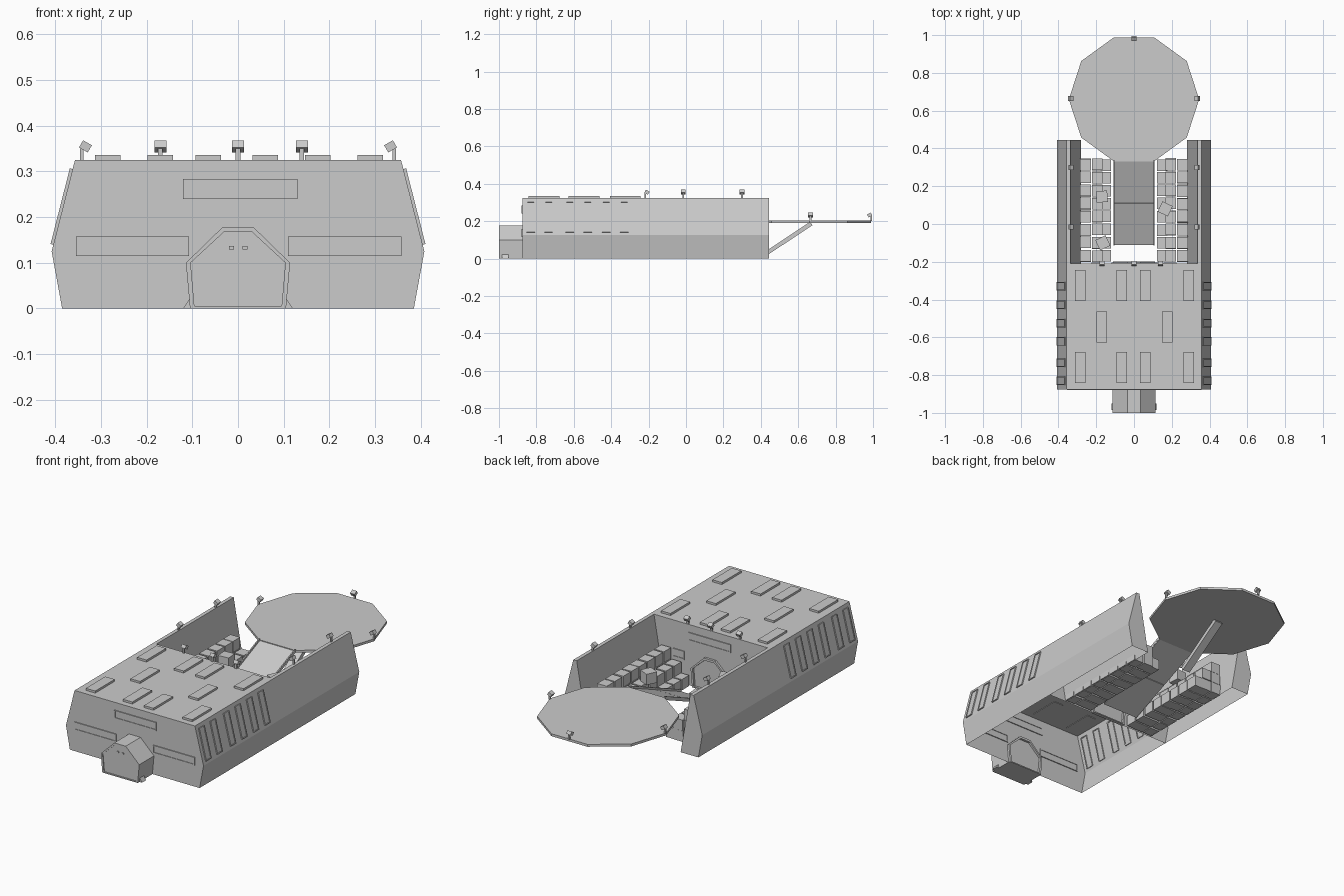
import bpy, bmesh, math, random
from mathutils import Matrix, Vector

if "Cube" in bpy.data.objects:
    bpy.data.objects.remove(bpy.data.objects["Cube"])

random.seed(4)
SIDES = (-1, 1)


def make(name, verts, faces):
    me = bpy.data.meshes.new(name)
    me.from_pydata(verts, [], faces)
    bm = bmesh.new()
    bm.from_mesh(me)
    bmesh.ops.remove_doubles(bm, verts=bm.verts, dist=1e-5)
    bmesh.ops.recalc_face_normals(bm, faces=bm.faces)
    bm.to_mesh(me)
    bm.free()
    ob = bpy.data.objects.new(name, me)
    bpy.context.collection.objects.link(ob)
    return ob


def box(name, c, s, rot=None):
    ob = make(name,
              [(x * s[0] / 2, y * s[1] / 2, z * s[2] / 2) for x in SIDES for y in SIDES for z in SIDES],
              [(0, 1, 3, 2), (4, 6, 7, 5), (0, 4, 5, 1), (2, 3, 7, 6), (0, 2, 6, 4), (1, 5, 7, 3)])
    ob.matrix_world = Matrix.Translation(c) @ (rot or Matrix()).to_4x4()
    return ob


def bar(name, a, b, w, h):
    a, b = Vector(a), Vector(b)
    q = (b - a).to_track_quat('Y', 'Z').to_matrix()
    return box(name, (a + b) / 2, (w, (b - a).length, h), q)


def prism(name, prof, y0, y1):
    n = len(prof)
    v = [(x, y, z) for y in (y0, y1) for x, z in prof]
    f = [(i, (i + 1) % n, n + (i + 1) % n, n + i) for i in range(n)]
    return make(name, v, f + [tuple(range(n)), tuple(range(n, 2 * n))])


def ring(name, outer, inner, y0, y1):
    # hollow tube between two matching profiles
    n = len(outer)
    v = [(x, y, z) for p in (outer, inner) for y in (y0, y1) for x, z in p]
    f = []
    for i in range(n):
        j = (i + 1) % n
        for a, b in ((0, 1), (1, 3), (3, 2), (2, 0)):
            f.append((a * n + i, a * n + j, b * n + j, b * n + i))
    return make(name, v, f)


def rect(x0, x1, z0, z1):
    return [(x0, z0), (x1, z0), (x1, z1), (x0, z1)]


def window(name, x0, x1, z0, z1, y):
    t = 0.006
    ring(name + "_frame", rect(x0, x1, z0, z1), rect(x0 + t, x1 - t, z0 + t, z1 - t), y - 0.005, y + 0.005)
    prism(name + "_pane", rect(x0 + t, x1 - t, z0 + t, z1 - t), y - 0.002, y + 0.002)


# hull shell: closed front hall, open underneath
F, M, R = -0.875, -0.21, 0.445
half = [(0.385, 0), (0.408, 0.125), (0.357, 0.325)]
section = half + [(-x, z) for x, z in reversed(half)]
v = [(x, y, z) for y in (F, M) for x, z in section]
faces = [(i, i + 1, i + 7, i + 6) for i in range(5)] + [tuple(range(6)), tuple(range(6, 12))]
make("hull_hall", v, faces)

# rear yard side walls, thick at the foot
for s in SIDES:
    wall = [(s * x, z) for x, z in half + [(0.337, 0.325), (0.28, 0)]]
    v = [(x, y, z) for y in (M, R) for x, z in wall]
    make("yard_wall", v, [(i, i + 1, i + 6, i + 5) for i in range(4)] + [tuple(range(5, 10))])

# roof panels
for y, xs in ((-0.325, (-0.285, -0.065, 0.06, 0.29)), (-0.545, (-0.17, 0.175)),
              (-0.76, (-0.285, -0.065, 0.06, 0.29))):
    for x in xs:
        box("roof_panel", (x, y, 0.329), (0.056, 0.165, 0.014))

# side vents on the sloped upper flanks
ang = math.atan2(0.051, 0.2)
for s in SIDES:
    for y in (-0.33, -0.427, -0.525, -0.622, -0.735, -0.83):
        rot = Matrix.Rotation(-s * ang, 3, 'Y')
        c = Vector((s * 0.3835, y, 0.2225))
        box("vent_panel", c, (0.006, 0.036, 0.16), rot)
        for d in SIDES:
            box("vent_trim_side", c + Vector((0, d * 0.02, 0)), (0.012, 0.005, 0.17), rot)
            box("vent_trim_end", c + rot @ Vector((0, 0, d * 0.083)), (0.012, 0.04, 0.005), rot)

# windows on the front wall and the yard bulkhead
for y in (F, M):
    window("upper_window", -0.12, 0.13, 0.24, 0.284, y)
window("left_window", -0.355, -0.107, 0.115, 0.158, F)
window("right_window", 0.11, 0.358, 0.115, 0.158, F)
for s in SIDES:
    window("yard_window", s * 0.19 - 0.035, s * 0.19 + 0.035, 0.13, 0.175, M)


# entrance tunnel
def arch(k, z0=0.0):
    h = [(0.105 * k, z0), (0.114 * k, 0.1), (0.034 * k, 0.178 - 0.12 * (1 - k))]
    return h + [(-x, z) for x, z in reversed(h)]


ring("tunnel_shell", arch(1), arch(0.91, 0.006), -1.0, F)
prism("tunnel_door", arch(0.91, 0.006), -0.995, -0.985)
ring("inner_door_frame", arch(0.98), arch(0.88, 0.006), F, F + 0.012)
ring("yard_door_frame", arch(0.98), arch(0.88, 0.006), M - 0.006, M + 0.012)
for x in (-0.014, 0.015):
    box("door_handle", (x, -0.996, 0.133), (0.011, 0.006, 0.007))
for s in SIDES:
    prism("tunnel_foot", [(s * 0.1, 0), (s * 0.12, 0), (s * 0.106, 0.022)], -0.985, -0.95)

# landing pad: decagon deck with strut
pad = [(0.345 * math.cos(i * math.pi / 5), 0.66 + 0.345 * math.sin(i * math.pi / 5)) for i in range(10)]
pad = [(x, min(0.995, y)) for x, y in pad]
v = [(x, y, z) for z in (0.19, 0.203) for x, y in pad]
make("landing_pad", v, [(i, (i + 1) % 10, 10 + (i + 1) % 10, 10 + i) for i in range(10)]
     + [tuple(range(10)), tuple(range(10, 20))])
bar("pad_strut", (0, 0.41, 0.015), (0, 0.67, 0.188), 0.045, 0.022)

# ramp from pad to the yard, in two lengths, with edge rails
for y0, y1 in ((-0.11, 0.11), (0.113, 0.335)):
    z0, z1 = ((y + 0.11) / 0.445 * 0.19 + 0.006 for y in (y0, y1))
    bar("ramp", (0, y0, z0), (0, y1, z1), 0.215, 0.008)
    for s in SIDES:
        bar("ramp_rail", (s * 0.106, y0, z0 + 0.008), (s * 0.106, y1, z1 + 0.008), 0.006, 0.014)

# stepped stacks of cargo crates
for s in SIDES:
    for row in range(8):
        y = -0.168 + row * 0.069
        for x, tiers in ((0.257, 3), (0.195, 2), (0.15, 1)):
            for t in range(tiers):
                box("crate", (s * x, y + random.uniform(-.003, .003), 0.03 + t * 0.06), (0.057, 0.061, 0.058))
for x, y, a in ((-0.17, 0.145, 5), (-0.165, -0.1, 25), (0.165, 0.08, -25)):
    box("loose_crate", (x, y, 0.149), (0.06, 0.06, 0.058), Matrix.Rotation(math.radians(a), 3, 'Z'))


# floodlights: stem, bracket and tilted head aimed along heading
def floodlight(x, y, z, heading, tilt=30):
    yaw = Matrix.Rotation(math.radians(heading), 3, 'Z')
    rot = yaw @ Matrix.Rotation(math.radians(-tilt), 3, 'X')
    p = Vector((x, y, z))
    box("light_stem", p + Vector((0, 0, 0.012)), (0.01, 0.008, 0.026), yaw)
    box("light_head", p + yaw @ Vector((0, 0.008, 0.03)), (0.026, 0.022, 0.018), rot)


for x in (-0.17, 0, 0.14):
    floodlight(x, -0.217, 0.325, 0)
for s in SIDES:
    for y in (-0.015, 0.3):
        floodlight(s * 0.342, y, 0.325, s * 90)
    floodlight(s * 0.343, 0.665, 0.203, s * 90)
floodlight(0, 0.99, 0.203, 180)
